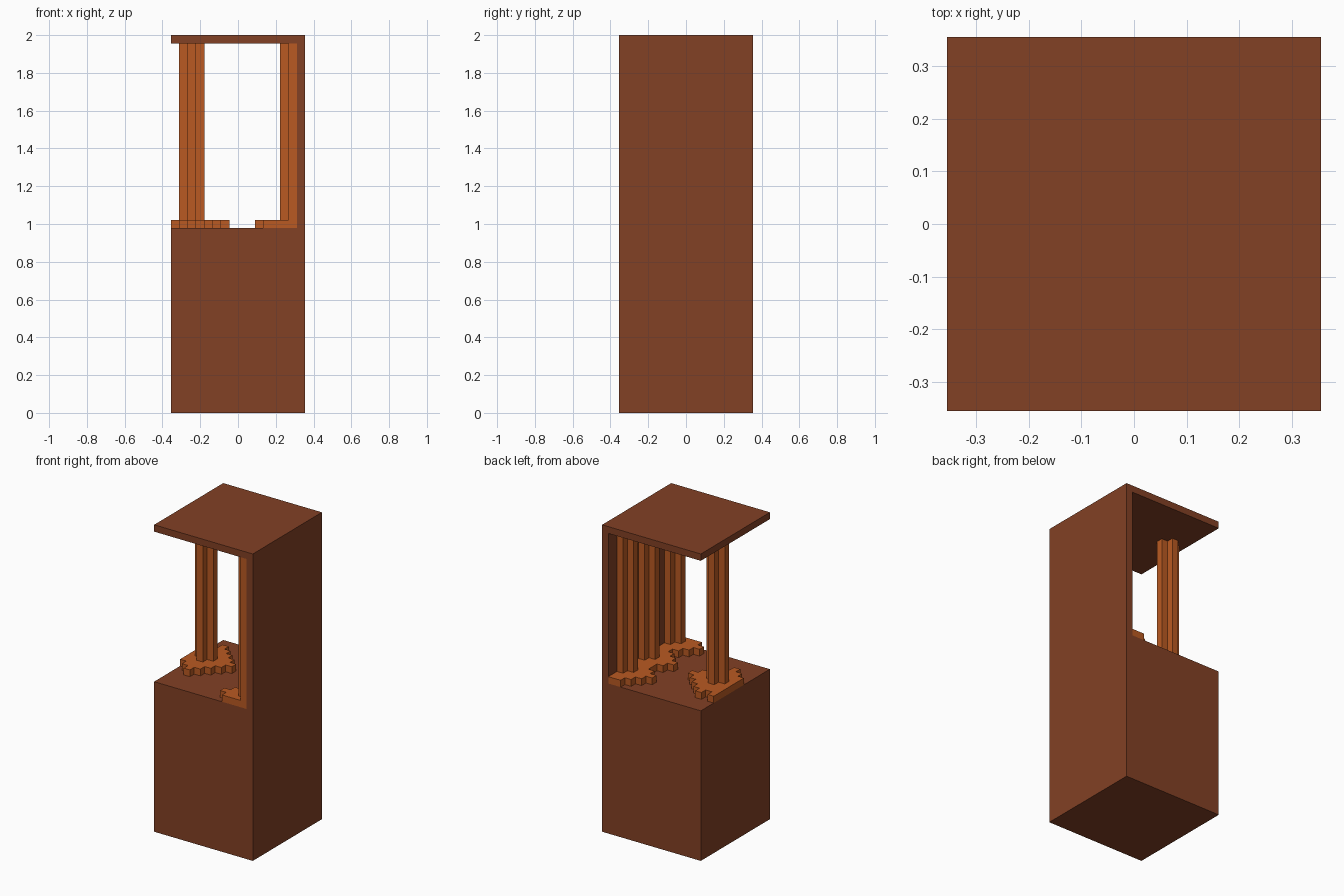
import bpy
import bmesh
from mathutils import Vector

cube = bpy.data.objects.get("Cube")
if cube:
    bpy.data.objects.remove(cube, do_unlink=True)

U = 2 / 45      # grid unit
HALF = 8        # half footprint in units
FLOOR, CEILING, TOP = 22, 44, 45
WALL = 7        # inner face of the side wall


def material(name, colour):
    mat = bpy.data.materials.new(name)
    mat.use_nodes = True
    mat.diffuse_color = (*colour, 1)
    mat.node_tree.nodes["Principled BSDF"].inputs["Base Color"].default_value = (*colour, 1)
    return mat


brown = material("dark_brown", (0.225, 0.052, 0.018))
orange = material("burnt_orange", (0.49, 0.102, 0.016))


def finish(name, bm, offset, mat):
    """Extrude the flat faces by the offset and make an object."""
    geom = bmesh.ops.extrude_face_region(bm, geom=bm.faces[:], use_keep_orig=True)["geom"]
    verts = [g for g in geom if isinstance(g, bmesh.types.BMVert)]
    bmesh.ops.translate(bm, vec=Vector(offset) * U, verts=verts)
    bmesh.ops.recalc_face_normals(bm, faces=bm.faces[:])
    mesh = bpy.data.meshes.new(name)
    bm.to_mesh(mesh)
    bm.free()
    mesh.materials.append(mat)
    obj = bpy.data.objects.new(name, mesh)
    bpy.context.collection.objects.link(obj)
    return obj


def cell_solid(name, cells, bottom, top):
    """Upright solid whose plan is a set of unit cells."""
    bm = bmesh.new()
    for x, y in sorted(cells):
        corners = ((x, y), (x + 1, y), (x + 1, y + 1), (x, y + 1))
        bm.faces.new([bm.verts.new(Vector((px, py, bottom)) * U) for px, py in corners])
    bmesh.ops.remove_doubles(bm, verts=bm.verts[:], dist=U / 100)
    finish(name, bm, (0, 0, top - bottom), orange)


def diamond(cx, cy, radius):
    """Cells within a stepped distance of a cell, kept inside the shell."""
    return {(x, y) for x in range(-HALF, WALL) for y in range(-HALF, HALF)
            if abs(x - cx) + abs(y - cy) <= radius}


# Shell: base block, side wall and roof as one C-shaped profile
profile = [(-HALF, 0), (HALF, 0), (HALF, TOP), (-HALF, TOP),
           (-HALF, CEILING), (WALL, CEILING), (WALL, FLOOR), (-HALF, FLOOR)]
bm = bmesh.new()
bm.faces.new([bm.verts.new(Vector((x, -HALF, z)) * U) for x, z in profile])
finish("cabinet_shell", bm, (0, 2 * HALF, 0), brown)

# Free-standing post and its stepped foot, widened along the open edge
post = (-6, 0)
foot = diamond(*post, 4) | {(-HALF, y) for y in range(-2, 5)}
cell_solid("free_post_foot", foot, FLOOR, FLOOR + 1)
cell_solid("free_post", diamond(*post, 1), FLOOR + 1, CEILING)

# Posts half sunk in the wall, with feet that merge into one mat
wall_foot = set()
for i, y in enumerate((-7, -1, 4)):
    wall_foot |= diamond(6, y, 4)
    cell_solid(f"wall_post_{i + 1}", diamond(6, y, 1), FLOOR + 1, CEILING)
cell_solid("wall_post_foot", wall_foot, FLOOR, FLOOR + 1)
